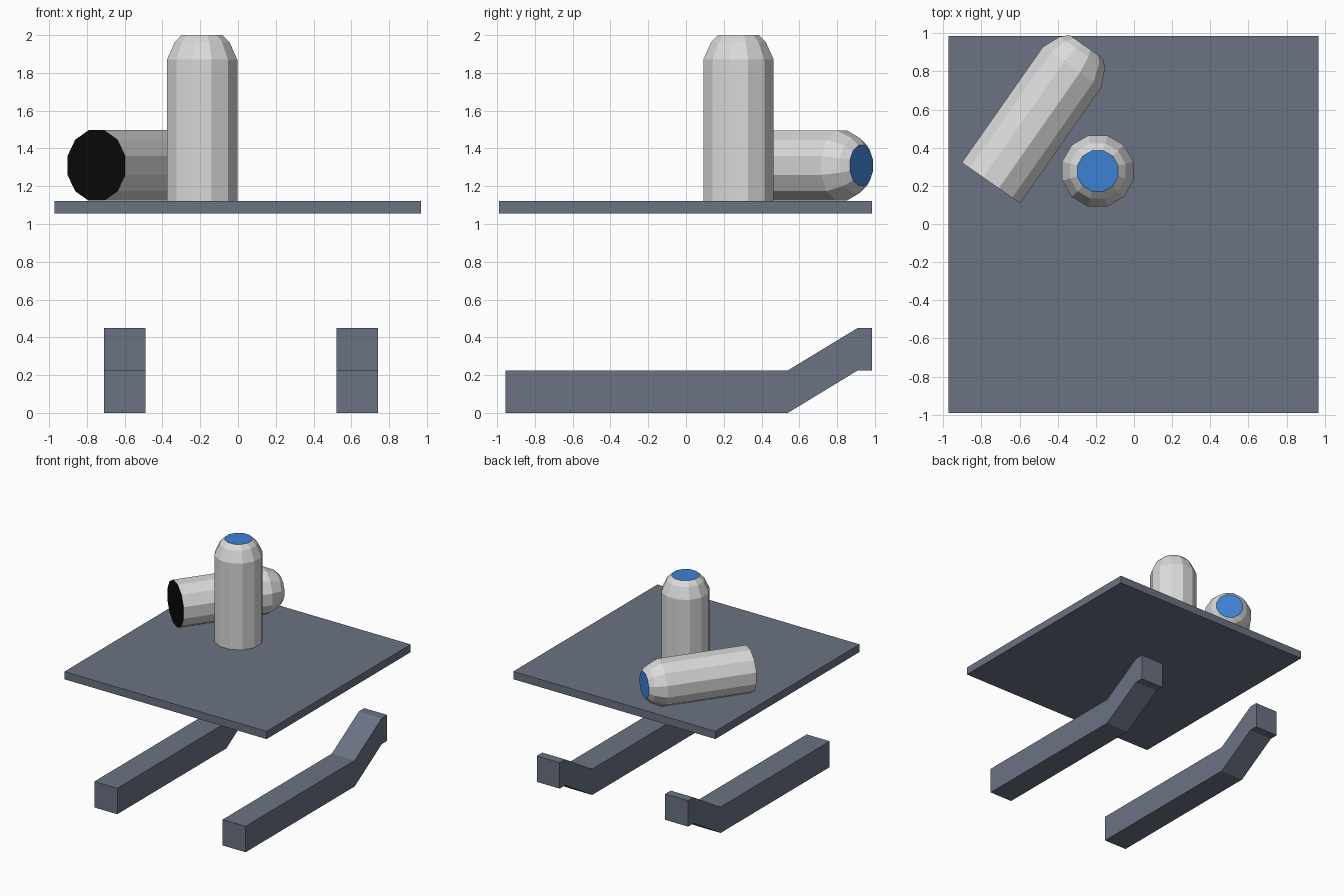
import bpy, bmesh, math
from mathutils import Matrix, Vector

if "Cube" in bpy.data.objects:
    bpy.data.objects.remove(bpy.data.objects["Cube"])


def material(name, rgb):
    m = bpy.data.materials.new(name)
    m.diffuse_color = (*rgb, 1)
    m.use_nodes = True
    m.node_tree.nodes["Principled BSDF"].inputs["Base Color"].default_value = m.diffuse_color
    return m


SLATE = material("slate", (0.145, 0.168, 0.225))
SILVER = material("light grey", (0.70, 0.70, 0.70))
BLUE = material("blue", (0.048, 0.22, 0.66))
BLACK = material("black", (0.003, 0.003, 0.003))


def finish(name, bm, mats):
    bmesh.ops.recalc_face_normals(bm, faces=bm.faces)
    me = bpy.data.meshes.new(name)
    bm.to_mesh(me)
    bm.free()
    for m in mats:
        me.materials.append(m)
    ob = bpy.data.objects.new(name, me)
    bpy.context.collection.objects.link(ob)
    return ob


def extrude_x(name, profile, x0, x1):
    """Extrude a (y, z) profile from x0 to x1."""
    bm = bmesh.new()
    face = bm.faces.new([bm.verts.new((x0, y, z)) for y, z in profile])
    geom = bmesh.ops.extrude_face_region(bm, geom=[face])["geom"]
    bmesh.ops.translate(bm, vec=(x1 - x0, 0, 0),
                        verts=[v for v in geom if isinstance(v, bmesh.types.BMVert)])
    # keep the starting cap so the bar is closed
    if not face.is_valid or not any(f is face for f in bm.faces):
        bmesh.ops.holes_fill(bm, edges=bm.edges)
    return finish(name, bm, [SLATE])


def can(name, matrix, length):
    """Twelve-sided can with a domed shoulder, blue tip and black base."""
    rings = [(0.193, 0), (0.193, length - 0.13), (0.150, length - 0.037), (0.111, length)]
    n = 12
    bm = bmesh.new()
    loops = []
    for r, z in rings:
        angles = [math.radians(15 + 360 * i / n) for i in range(n)]
        loops.append([bm.verts.new((r * math.cos(a), r * math.sin(a), z)) for a in angles])
    for lo, hi in zip(loops, loops[1:]):
        for i in range(n):
            j = (i + 1) % n
            bm.faces.new((lo[i], lo[j], hi[j], hi[i]))
    bm.faces.new(loops[-1]).material_index = 1
    bm.faces.new(loops[0][::-1]).material_index = 2
    ob = finish(name, bm, [SILVER, BLUE, BLACK])
    ob.matrix_world = matrix
    return ob


# Flat board
extrude_x("board", [(-0.99, 1.055), (0.985, 1.055), (0.985, 1.122), (-0.99, 1.122)], -0.972, 0.968)

# Two bent runners under the board
runner = [(-0.955, 0), (0.54, 0), (0.91, 0.225), (0.985, 0.225),
          (0.985, 0.45), (0.91, 0.45), (0.54, 0.225), (-0.955, 0.225)]
extrude_x("left_runner", runner, -0.71, -0.49)
extrude_x("right_runner", runner, 0.522, 0.742)

# Standing can and lying can
can("standing_can", Matrix.Translation((-0.19, 0.278, 1.123)), 0.877)
lying = (Matrix.Translation((-0.75, 0.215, 1.31))
         @ Matrix.Rotation(math.radians(55 - 90), 4, 'Z')
         @ Matrix.Rotation(math.radians(-90), 4, 'X'))
can("lying_can", lying, 0.872)
